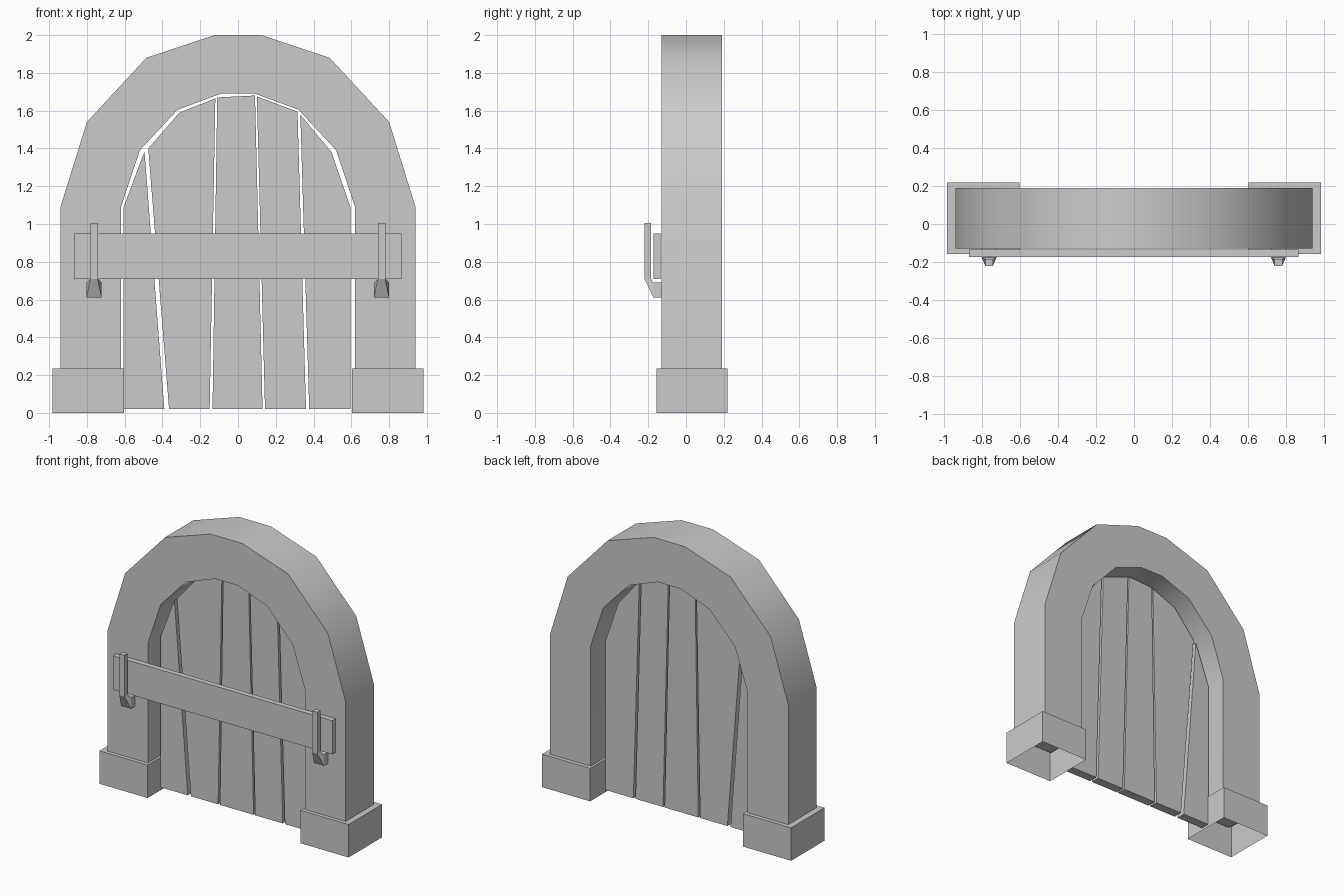
import bpy, bmesh, math

if "Cube" in bpy.data.objects:
    bpy.data.objects.remove(bpy.data.objects["Cube"])


def finish(name, bm, smooth=False):
    bmesh.ops.recalc_face_normals(bm, faces=bm.faces)
    mesh = bpy.data.meshes.new(name)
    bm.to_mesh(mesh)
    bm.free()
    ob = bpy.data.objects.new(name, mesh)
    bpy.context.collection.objects.link(ob)
    if smooth:
        bpy.ops.object.select_all(action='DESELECT')
        ob.select_set(True)
        bpy.context.view_layer.objects.active = ob
        bpy.ops.object.shade_smooth_by_angle(angle=math.radians(35))
    return ob


def slab(name, outline, y0, y1):
    """Extrude an (x, z) outline from y0 to y1."""
    bm = bmesh.new()
    front = [bm.verts.new((x, y0, z)) for x, z in outline]
    back = [bm.verts.new((x, y1, z)) for x, z in outline]
    n = len(outline)
    bm.faces.new(front)
    bm.faces.new(back[::-1])
    for i in range(n):
        j = (i + 1) % n
        bm.faces.new((front[i], front[j], back[j], back[i]))
    return finish(name, bm)


def loft(name, rings, smooth=False, caps=True):
    """Skin a sequence of four-point rings."""
    bm = bmesh.new()
    loops = [[bm.verts.new(p) for p in ring] for ring in rings]
    for a, b in zip(loops, loops[1:]):
        for i in range(4):
            j = (i + 1) % 4
            bm.faces.new((a[i], a[j], b[j], b[i]))
    if caps:
        bm.faces.new(loops[0])
        bm.faces.new(loops[-1][::-1])
    return finish(name, bm, smooth)


# Stone arch: matching outer and inner half profiles, mirrored
outer = [(0.94, 0.2), (0.94, 1.09), (0.80, 1.54), (0.485, 1.88), (0.125, 2.0)]
inner = [(0.62, 0.2), (0.62, 1.09), (0.52, 1.39), (0.32, 1.605), (0.09, 1.69)]
outer += [(-x, z) for x, z in reversed(outer)]
inner += [(-x, z) for x, z in reversed(inner)]
F, B = -0.13, 0.19
loft("stone_arch", [[(a, F, c), (a, B, c), (d, B, e), (d, F, e)]
                    for (a, c), (d, e) in zip(outer, inner)], smooth=True)

# Plinths: hollow boxes open underneath
for side, s in (("left", -1), ("right", 1)):
    bm = bmesh.new()
    bmesh.ops.create_cube(bm, size=1)
    for v in bm.verts:
        v.co = (s * 0.793 + v.co.x * 0.38, 0.031 + v.co.y * 0.376,
                0.1175 + v.co.z * 0.235)
    bottom = [f for f in bm.faces if f.calc_center_median().z < 0.001]
    mesh_ob = finish(side + "_plinth", bm)
    bm = bmesh.new()
    bm.from_mesh(mesh_ob.data)
    low = [f for f in bm.faces if f.calc_center_median().z < 0.001]
    bmesh.ops.delete(bm, geom=low, context='FACES_ONLY')
    bm.to_mesh(mesh_ob.data)
    bm.free()

# Door planks, slightly crooked, following the arch
planks = [
    [(-0.605, 0.02), (-0.39, 0.02), (-0.495, 1.385), (-0.605, 1.09)],
    [(-0.365, 0.02), (-0.15, 0.02), (-0.12, 1.665), (-0.31, 1.59), (-0.475, 1.40)],
    [(-0.135, 0.02), (0.13, 0.02), (0.09, 1.68), (-0.11, 1.67)],
    [(0.143, 0.02), (0.36, 0.02), (0.315, 1.595), (0.10, 1.675)],
    [(0.377, 0.02), (0.595, 0.02), (0.595, 1.09), (0.495, 1.38), (0.33, 1.58)],
]
for i, outline in enumerate(planks):
    slab(f"door_plank_{i + 1}", outline, -0.01, 0.055)

# Cross bar
slab("cross_bar", [(-0.867, 0.71), (0.865, 0.71), (0.865, 0.95), (-0.867, 0.95)],
     -0.173, -0.135)

# Bar hooks: lower point, upper point (y, z) and half width of each section
hook = [((-0.128, 0.61), (-0.128, 0.69), 0.04),
        ((-0.172, 0.61), (-0.175, 0.69), 0.04),
        ((-0.22, 0.71), (-0.185, 0.71), 0.02),
        ((-0.22, 1.005), (-0.185, 1.005), 0.02)]
for side, cx in (("left", -0.762), ("right", 0.76)):
    loft(side + "_bar_hook",
         [[(cx - w, *a), (cx + w, *a), (cx + w, *b), (cx - w, *b)]
          for a, b, w in hook])
